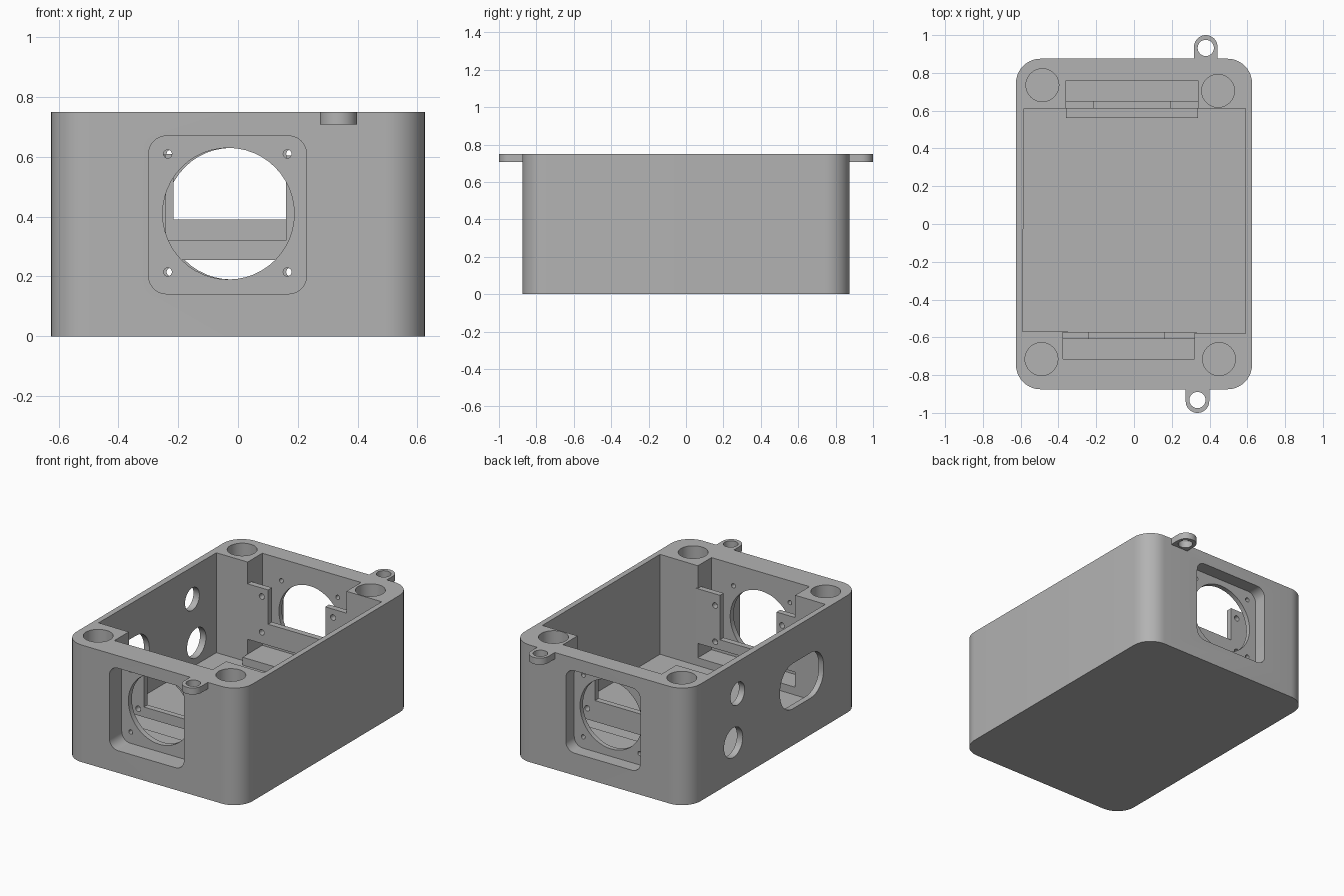
import bpy, bmesh, math
from mathutils import Matrix

if "Cube" in bpy.data.objects:
    bpy.data.objects.remove(bpy.data.objects["Cube"])

grey = bpy.data.materials.new("plain_grey")
grey.diffuse_color = (0.45, 0.45, 0.45, 1)
grey.use_nodes = True
grey.node_tree.nodes["Principled BSDF"].inputs["Base Color"].default_value = grey.diffuse_color

# Axis frames: 2D outline (u, v) extruded along the named axis
FRAMES = {
    "z": lambda u, v, w: (u, v, w),
    "y": lambda u, v, w: (u, w, v),
    "x": lambda u, v, w: (w, u, v),
}


def rounded(u0, u1, v0, v1, r, seg=10):
    """Rounded rectangle outline."""
    pts = []
    corners = [(u1 - r, v1 - r), (u0 + r, v1 - r), (u0 + r, v0 + r), (u1 - r, v0 + r)]
    for k, (cu, cv) in enumerate(corners):
        for i in range(seg + 1):
            a = math.pi / 2 * (k + i / seg)
            pts.append((cu + r * math.cos(a), cv + r * math.sin(a)))
    return pts


def rect(u0, u1, v0, v1):
    return [(u0, v0), (u1, v0), (u1, v1), (u0, v1)]


def circle(u, v, r, n=40):
    return [(u + r * math.cos(2 * math.pi * i / n), v + r * math.sin(2 * math.pi * i / n))
            for i in range(n)]


def prism(name, outline, lo, hi, axis="z"):
    """Extrude a closed outline between two positions on an axis."""
    bm = bmesh.new()
    f = FRAMES[axis]
    a = [bm.verts.new(f(u, v, lo)) for u, v in outline]
    b = [bm.verts.new(f(u, v, hi)) for u, v in outline]
    n = len(a)
    bm.faces.new(a)
    bm.faces.new(b)
    for i in range(n):
        bm.faces.new((a[i], a[(i + 1) % n], b[(i + 1) % n], b[i]))
    bmesh.ops.recalc_face_normals(bm, faces=bm.faces)
    me = bpy.data.meshes.new(name)
    bm.to_mesh(me)
    bm.free()
    ob = bpy.data.objects.new(name, me)
    bpy.context.collection.objects.link(ob)
    me.materials.append(grey)
    return ob


def combine(ob, outline, lo, hi, axis="z", op="DIFFERENCE"):
    """Cut (or add) a prism and discard the helper."""
    tool = prism("helper", outline, lo, hi, axis)
    mod = ob.modifiers.new("bool", "BOOLEAN")
    mod.operation, mod.object, mod.solver = op, tool, "EXACT"
    bpy.context.view_layer.objects.active = ob
    bpy.ops.object.modifier_apply(modifier=mod.name)
    bpy.data.objects.remove(tool)


# Outer shell with rounded upright corners
case = prism("case", rounded(-0.625, 0.625, -0.875, 0.875, 0.13), 0, 0.75)

# Main cavity and the narrower end bays between the corner posts
combine(case, [(-0.59, -0.568), (0.59, -0.58), (0.59, 0.612), (-0.582, 0.612)], 0.11, 1)
combine(case, rect(-0.36, 0.34, 0.55, 0.76), 0.16, 1)
combine(case, rect(-0.375, 0.32, -0.715, -0.52), 0.16, 1)

# Screw bores in the corner posts
for x, y in [(-0.485, 0.735), (0.445, 0.705), (-0.49, -0.715), (0.45, -0.715)]:
    combine(case, circle(x, y, 0.087), 0.55, 1)

# Fan recess, fan opening and fan screw holes at each end
for s, cx, floor in [(-1, -0.035, 0.75), (1, -0.025, 0.79)]:
    combine(case, rounded(cx - 0.264, cx + 0.264, 0.142, 0.67, 0.06), s * floor, s * 1.0, "y")
    combine(case, circle(cx + 0.003, 0.41, 0.22, 48), s * 0.68, s * 0.95, "y")
    for dx in (-0.2, 0.2):
        for dz in (-0.195, 0.2):
            combine(case, circle(cx + dx, 0.41 + dz, 0.014, 16), s * 0.68, s * 0.95, "y")

# Cable holes and connector slot in the left wall
combine(case, circle(0.37, 0.545, 0.072), -0.7, -0.5, "x")
combine(case, circle(0.413, 0.248, 0.095), -0.7, -0.5, "x")
combine(case, rounded(-0.5, -0.06, 0.235, 0.525, 0.13), -0.7, -0.5, "x")

# Raised step at the back of the floor
step = prism("back_step", rect(-0.36, 0.34, 0.56, 0.63), 0.1, 0.16)

# Slotted mounting brackets: two uprights joined by a low crossbar
def bracket(name, x0, x1, i0, i1, y0, y1, bar, top, holes):
    u = [(x0, 0.255), (x1, 0.255), (x1, top), (i1, top),
         (i1, bar), (i0, bar), (i0, top), (x0, top)]
    ob = prism(name, u, y0, y1, "y")
    for hx, hz in holes:
        combine(ob, circle(hx, hz, 0.018, 16), y0 - 0.1, y1 + 0.1, "y")
    return ob


parts = [case, step]
parts.append(bracket("back_bracket", -0.37, 0.35, -0.215, 0.19, 0.612, 0.65, 0.39, 0.61,
                     [(x, z) for x in (-0.26, 0.245) for z in (0.326, 0.556)]))
parts.append(bracket("front_bracket", -0.385, 0.33, -0.24, 0.16, -0.61, -0.573, 0.32, 0.605,
                     [(x, z) for x in (-0.28, 0.195) for z in (0.298, 0.53)]))

# Mounting ears on the top rim
for name, x, s in [("back_ear", 0.38, 1), ("front_ear", 0.336, -1)]:
    y0, y1 = sorted((s * 0.87, s * 0.9375))
    arc = [(x + 0.0625 * math.cos(math.pi * i / 20), s * (0.9375 + 0.0625 * math.sin(math.pi * i / 20)))
           for i in range(21)]
    ear = prism(name, arc + [(x - 0.0625, s * 0.872), (x + 0.0625, s * 0.872)], 0.708, 0.75)
    combine(ear, circle(x, s * 0.932, 0.043, 32), 0.6, 0.9)
    parts.append(ear)

# Smooth curved walls, keep hard edges
bpy.ops.object.select_all(action="DESELECT")
for ob in parts:
    ob.select_set(True)
bpy.context.view_layer.objects.active = case
bpy.ops.object.shade_smooth_by_angle(angle=math.radians(30))
